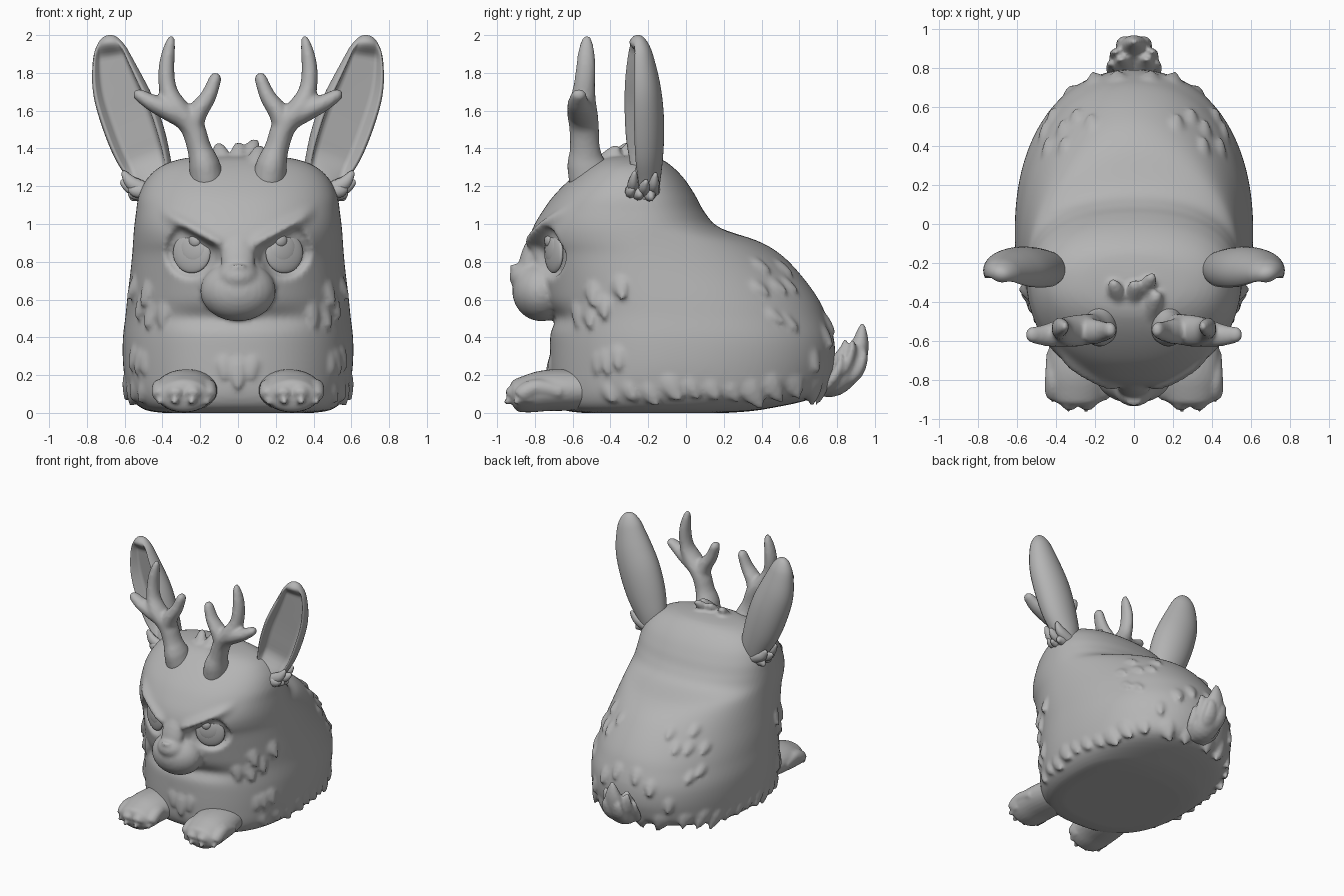
import bpy, bmesh, math, random
from mathutils import Vector
from mathutils.bvhtree import BVHTree

random.seed(4)
if "Cube" in bpy.data.objects:
    bpy.data.objects.remove(bpy.data.objects["Cube"])

grey = bpy.data.materials.new("clay grey")
grey.use_nodes = True
GREY = (0.46, 0.46, 0.46, 1)
grey.diffuse_color = GREY
grey.node_tree.nodes["Principled BSDF"].inputs["Base Color"].default_value = GREY


def spline(pts, t):
    """Smooth curve through tuples of any length, t from 0 to 1."""
    f = min(max(t, 0), 1) * (len(pts) - 1)
    i = min(int(f), len(pts) - 2)
    u = f - i
    a, b, c, d = (pts[max(0, min(len(pts) - 1, i + k))] for k in (-1, 0, 1, 2))
    return [0.5 * (2*q + (r - p)*u + (2*p - 5*q + 4*r - s)*u*u + (3*q - p - 3*r + s)*u**3)
            for p, q, r, s in zip(a, b, c, d)]


def step(a, b, v):
    v = min(max((v - a) / (b - a), 0), 1)
    return v * v * (3 - 2 * v)


def skin(bm, rings):
    """Join rings of points into a closed tube."""
    rows = [[bm.verts.new(p) for p in ring] for ring in rings]
    n = len(rows[0])
    for r, q in zip(rows, rows[1:]):
        for i in range(n):
            j = (i + 1) % n
            bm.faces.new((r[i], r[j], q[j], q[i]))
    bm.faces.new(rows[0][::-1])
    bm.faces.new(rows[-1])


def sweep(bm, path, normal, flat=1.0, steps=20, sides=14, shape=None):
    """Sweep an oval along (x, y, z, radius) points with a rounded tip."""
    normal, rings = Vector(normal), []
    for k in range(steps + 1):
        t = 1 - (1 - k / steps) ** 1.6
        *p, r = spline(path, t)
        tan = (Vector(spline(path, t + .02)[:3]) - Vector(spline(path, t - .02)[:3])).normalized()
        side = tan.cross(normal).normalized()
        up = side.cross(tan)
        if t > .88:
            r *= max(.03, math.sqrt(max(0, 1 - ((t - .88) / .12) ** 2)))
        r = max(r, .0015)
        ring = []
        for i in range(sides):
            a = math.tau * i / sides
            c, s = math.cos(a), math.sin(a) * flat
            if shape:
                c, s = shape(c, s, t)
            ring.append(Vector(p) + side * c * r + up * s * r)
        rings.append(ring)
    skin(bm, rings)


def ball(bm, loc, scale, turn=0):
    made = bmesh.ops.create_uvsphere(bm, u_segments=28, v_segments=18, radius=1)["verts"]
    for v in made:
        p = Vector(v.co[i] * scale[i] for i in range(3))
        v.co = Vector((p.x*math.cos(turn) - p.y*math.sin(turn),
                       p.x*math.sin(turn) + p.y*math.cos(turn), p.z)) + Vector(loc)


def mirror(bm):
    copy = bmesh.ops.duplicate(bm, geom=bm.verts[:] + bm.edges[:] + bm.faces[:])["geom"]
    for v in copy:
        if isinstance(v, bmesh.types.BMVert):
            v.co.x *= -1


def finish(name, bm, voxel=0, relax=2):
    """Make the object; a voxel size melts its pieces into one skin."""
    bmesh.ops.recalc_face_normals(bm, faces=bm.faces[:])
    for f in bm.faces:
        f.smooth = True
    me = bpy.data.meshes.new(name)
    bm.to_mesh(me)
    bm.free()
    me.materials.append(grey)
    ob = bpy.data.objects.new(name, me)
    bpy.context.collection.objects.link(ob)
    if voxel:
        melt = ob.modifiers.new("melt", "REMESH")
        melt.mode, melt.voxel_size, melt.use_smooth_shade = "VOXEL", voxel, True
        soft = ob.modifiers.new("soften", "SMOOTH")
        soft.factor, soft.iterations = .5, relax


# Body and head: (height, half width, front, back, widest y, roundness)
profile = [(0, .4, -.55, .22, -.1, 2.6), (.02, .5, -.66, .42, -.08, 2.5),
           (.09, .575, -.71, .7, -.05, 2.3), (.22, .605, -.72, .78, -.05, 2.2),
           (.38, .61, -.72, .785, -.05, 2.2), (.52, .595, -.72, .74, -.08, 2.15),
           (.62, .585, -.75, .69, -.12, 2.1), (.74, .57, -.78, .6, -.18, 2.05),
           (.84, .56, -.81, .5, -.22, 2), (.91, .555, -.83, .38, -.25, 2.05),
           (.98, .55, -.81, .18, -.26, 2.2), (1.06, .54, -.765, .1, -.27, 2.3),
           (1.15, .525, -.7, .05, -.28, 2.3), (1.24, .48, -.61, -.01, -.28, 2.3),
           (1.31, .4, -.52, -.08, -.29, 2.3), (1.35, .27, -.44, -.15, -.3, 2.2),
           (1.365, .06, -.33, -.26, -.3, 2)]


def face_relief(x, y, z):
    """Eye sockets, brow ridges and the chin line."""
    u = abs(x)
    if y < -.4:
        above = z - (.872 + (u - .09) * .55)
        oval = math.hypot((u - .245) / .135, (z - .86) / .14)
        y += .055 * step(1.1, .85, oval) * step(.01, -.015, above)
        along = step(.03, .12, u) * step(.43, .33, u)
        y -= .035 * along * math.exp(-((above - .02) / .035) ** 2)
        y += .03 * math.exp(-((z - .5) / .05) ** 2) * step(.5, .2, u)
    return Vector((x, y, z))


rings = []
for k in range(121):
    z, w, yf, yb, yc, p = spline(profile, k / 120)
    ring = []
    for i in range(150):
        a = math.tau * i / 150
        c, s = math.cos(a), math.sin(a)
        x = w * math.copysign(abs(c) ** (2 / p), c)
        y = yc + (yb - yc if s > 0 else yc - yf) * math.copysign(abs(s) ** (2 / p), s)
        ring.append(face_relief(x, y, max(z, 0)))
    rings.append(ring)
core = bmesh.new()
skin(core, rings)
bmesh.ops.recalc_face_normals(core, faces=core.faces[:])
surface = BVHTree.FromBMesh(core)
core.free()


def tuft(bm, start, ray, flow, size, lift=.3):
    """A lock of fur whose tip peeks out of the body where the ray lands."""
    hit, n, _, _ = surface.ray_cast(Vector(start), Vector(ray))
    if hit is None:
        return
    d = Vector(flow)
    d = (d - n * d.dot(n)).normalized()
    pts = [(-1, -.5, .3), (-.2, -.2, .52), (.4, lift * .3 - .1, .4), (1, lift * .6, .06)]
    sweep(bm, [(*(hit + d * a * size + n * b * size), r * size) for a, b, r in pts],
          n, .55, 9, 10)


# Fur: cheek ruff, flanks, hem, hips, rump and chest sides
bm = bmesh.new()
for y, z in [(-.58, .55), (-.51, .54), (-.44, .59), (-.35, .69), (-.5, .66)]:
    tuft(bm, (2, y, z), (-1, 0, 0), (0, .25, -1), .1, .55)
for y, z in [(-.43, .3), (-.37, .32)]:
    tuft(bm, (2, y, z), (-1, 0, 0), (0, .25, -1), .1)
for i in range(11):
    tuft(bm, (2, -.42 + i * .11, .11 + .05 * random.random()), (-1, 0, 0), (0, .6, -1),
         random.uniform(.08, .13), .2)
for x, y in [(.22, .5), (.3, .53), (.37, .47), (.43, .53), (.47, .45), (.36, .38), (.45, .37)]:
    tuft(bm, (x, y, 2), (0, 0, -1), (.15, 1, -.5), .085)
for x, z in [(.08, .5), (.2, .43), (.33, .3), (.25, .15), (.4, .16), (.1, .12)]:
    tuft(bm, (x, 2, z), (0, -1, 0), (.1, .3, -1), .095)
for x, z in [(.08, .27), (.46, .56), (.41, .54), (.5, .29)]:
    tuft(bm, (x, -2, z), (0, 1, 0), (-.1, 0, -1), .09, .25)
mirror(bm)
tuft(bm, (0, -2, .25), (0, 1, 0), (0, 0, -1), .12, .25)

# Crown tuft
for x, y, dx, rise in [(-.07, -.36, -.6, .07), (0, -.36, .1, .08), (.05, -.33, .6, .1),
                       (.09, -.42, .5, .05)]:
    base = Vector((x, y, 1.34))
    tip = base + Vector((dx * .09, .07, rise))
    sweep(bm, [(*(base - Vector((0, .05, .03))), .04), (*(base.lerp(tip, .5) + Vector((0, 0, .015))), .04),
               (*tip, .018)], (0, -1, .3), .8, 10, 10)

# Muzzle, nose bridge and nose, then the body itself
ball(bm, (0, -.765, .645), (.2, .155, .16))
ball(bm, (0, -.83, .72), (.11, .105, .085))
sweep(bm, [(0, -.72, 1, .06), (0, -.79, .9, .085), (0, -.83, .8, .09), (0, -.84, .7, .08)],
      (0, -1, 0), .6)
sweep(bm, [(0, -.88, .73, .012), (0, -.91, .755, .03), (0, -.905, .785, .045)], (0, -1, 0), .6)
for s in (1, -1):
    sweep(bm, [(0, -.91, .65, .012), (s*.05, -.9, .635, .012), (s*.1, -.875, .605, .008)],
          (0, -1, 0), 1, 12, 8)
skin(bm, rings)
finish("body", bm, .015)


# Ears with a hollow front
def hollow(c, s, t):
    if s > 0:
        s -= (s + .1) * step(.86, .66, abs(c)) * step(.1, .3, t) * step(.96, .86, t)
    return c, s


bm = bmesh.new()
sweep(bm, [(.42, -.23, 1.08, .08), (.455, -.225, 1.24, .115), (.515, -.235, 1.4, .148),
           (.575, -.24, 1.57, .156), (.63, -.245, 1.72, .142), (.665, -.25, 1.86, .108),
           (.685, -.255, 2, .06)], (.2, -1, 0), .78, 44, 48, hollow)
mirror(bm)
finish("ears", bm)

# Fur at the ear roots
bm = bmesh.new()
for y, dx, dz in [(-.28, .13, .11), (-.22, .14, .06), (-.17, .12, .1), (-.25, .1, -.02),
                  (-.19, .09, -.04), (-.29, .1, .02)]:
    sweep(bm, [(.46, y, 1.17, .04), (.48 + dx * .6, y, 1.17 + dz * .4, .038),
               (.48 + dx, y + .01, 1.17 + dz, .012)], (0, -1, .2), .8, 10, 10)
mirror(bm)
finish("ear_root_tufts", bm)

# Antlers: a main beam and two prongs
bm = bmesh.new()
for path in ([(.15, -.47, 1.12, .1), (.175, -.525, 1.3, .085), (.205, -.535, 1.4, .064),
              (.245, -.54, 1.52, .064), (.325, -.55, 1.61, .064), (.37, -.54, 1.71, .048),
              (.378, -.53, 1.84, .041), (.35, -.525, 2, .03)],
             [(.25, -.54, 1.5, .062), (.215, -.55, 1.59, .054), (.155, -.55, 1.68, .042),
              (.11, -.54, 1.8, .03)],
             [(.28, -.545, 1.56, .06), (.38, -.56, 1.61, .056), (.46, -.57, 1.645, .044),
              (.55, -.565, 1.7, .028)]):
    sweep(bm, path, (0, -1, 0), 1.25, 28, 18)
mirror(bm)
finish("antlers", bm, .013, 4)

# Front paws, toes and claws
bm = bmesh.new()
sweep(bm, [(.25, -.4, .125, .14), (.265, -.6, .122, .165), (.28, -.74, .118, .165),
           (.285, -.84, .1, .15), (.285, -.93, .085, .12)], (0, 0, 1), .66, 24, 28)
for x, y in [(.16, -.86), (.24, -.91), (.33, -.91), (.41, -.86)]:
    sweep(bm, [(x, y + .2, .11, .04), (x, y + .08, .135, .046), (x, y + .01, .11, .048),
               (x, y - .02, .08, .04)], (0, 0, 1), 1, 14, 14)
    sweep(bm, [(x, y + .04, .08, .03), (x, y - .01, .075, .026), (x + .01, y - .05, .05, .012)],
          (0, 0, 1), 1, 8, 8)
mirror(bm)
finish("paws", bm, .012)

# Eyes: ball, rimmed iris and raised pupil
bm = bmesh.new()
ball(bm, (.245, -.7, .848), (.108, .026, .108), .42)
ball(bm, (.24, -.71, .865), (.078, .023, .08), .42)
ball(bm, (.228, -.727, .912), (.034, .02, .034), .42)
mirror(bm)
finish("eyes", bm)

# Tail of overlapping locks
bm = bmesh.new()
sweep(bm, [(0, .68, .14, .06), (0, .78, .16, .1), (0, .87, .25, .1), (0, .92, .36, .065),
           (0, .935, .48, .015)], (0, 1, -.5), .75, 24, 20)
for x, y, z, h in [(.07, .84, .17, .22), (.085, .78, .13, .18), (.04, .9, .16, .18),
                   (.05, .8, .24, .15)]:
    for s in (1, -1):
        sweep(bm, [(s * x * .6, y - .08, z - .03, .035), (s * x, y, z + h * .25, .055),
                   (s * x * 1.25, y + .04, z + h * .7, .038), (s * x * 1.35, y + .04, z + h, .012)],
              (s * x * 3, 1, -.3), .6, 12, 12)
finish("tail", bm, .012)
